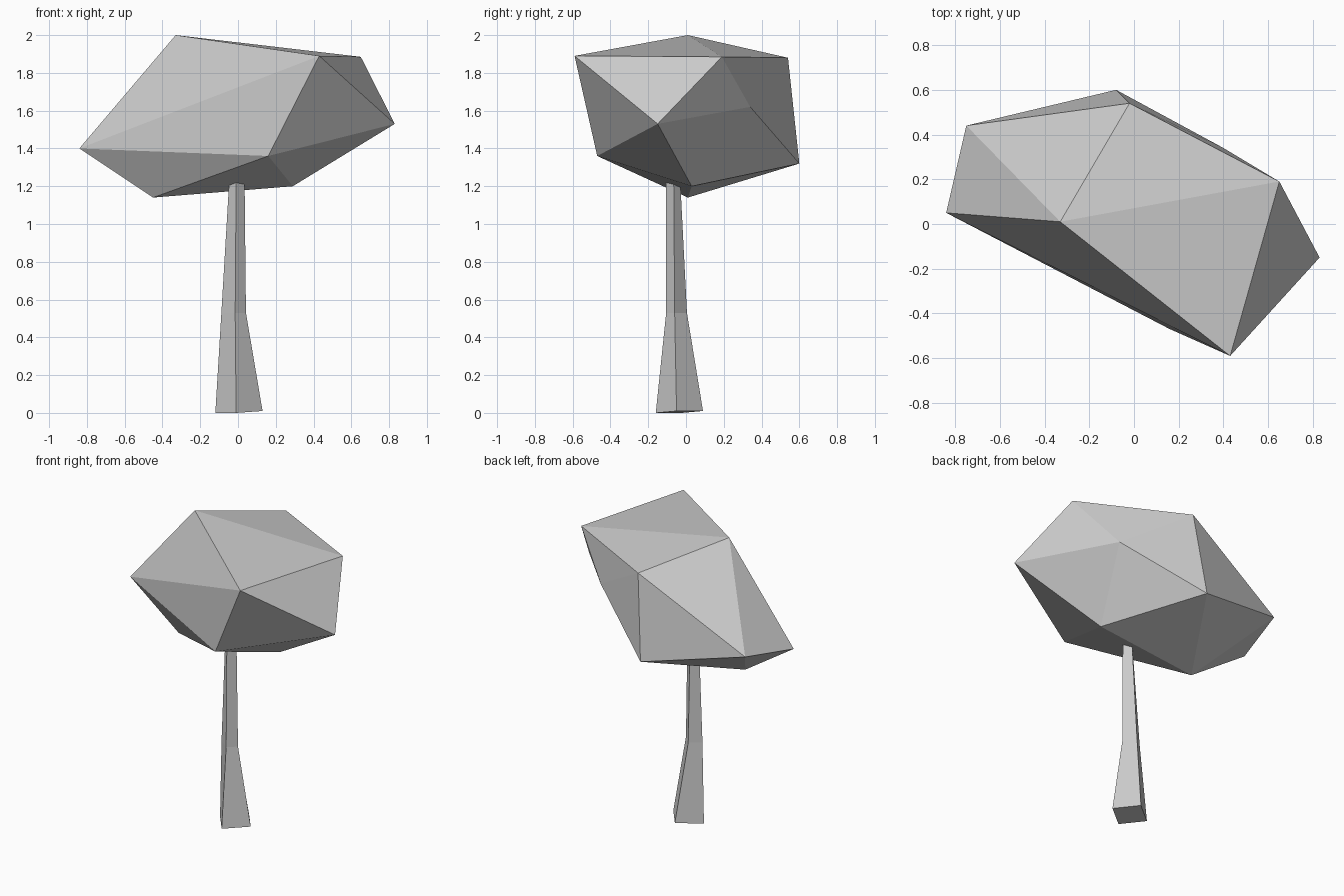
import bpy
import bmesh

cube = bpy.data.objects.get("Cube")
if cube:
    bpy.data.objects.remove(cube, do_unlink=True)

# One plain grey for the whole tree
grey = bpy.data.materials.new("plain_grey")
grey.use_nodes = True
colour = (0.6, 0.6, 0.6, 1)
grey.diffuse_color = colour
grey.node_tree.nodes["Principled BSDF"].inputs["Base Color"].default_value = colour


def finish(name, bm):
    """Turn a bmesh into a flat-shaded object."""
    bmesh.ops.recalc_face_normals(bm, faces=bm.faces[:])
    mesh = bpy.data.meshes.new(name)
    bm.to_mesh(mesh)
    bm.free()
    mesh.materials.append(grey)
    bpy.context.collection.objects.link(bpy.data.objects.new(name, mesh))


def add_ring(bm, points):
    return [bm.verts.new(p) for p in points]


# Canopy: a distorted icosahedron, two staggered rings between two tips
bm = bmesh.new()
tip = bm.verts.new((-0.33, 0.01, 2.0))
base = bm.verts.new((0.29, 0.03, 1.2))
upper = add_ring(bm, [(0.43, -0.59, 1.89), (0.65, 0.19, 1.885), (-0.02, 0.54, 1.88),
                      (-0.75, 0.44, 1.47), (-0.84, 0.05, 1.4)])
lower = add_ring(bm, [(0.83, -0.15, 1.53), (0.4, 0.34, 1.62), (-0.08, 0.6, 1.32),
                      (-0.45, 0.01, 1.14), (0.16, -0.47, 1.36)])
for i in range(5):
    j = (i + 1) % 5
    bm.faces.new((tip, upper[i], upper[j]))
    bm.faces.new((upper[i], lower[i], upper[j]))
    bm.faces.new((upper[j], lower[i], lower[j]))
    bm.faces.new((base, lower[j], lower[i]))
finish("canopy", bm)

# Trunk: four-sided sections from the flared foot up into the canopy
bm = bmesh.new()
foot = add_ring(bm, [(-0.01, -0.16, 0), (0.13, -0.05, 0.01), (0.02, 0.09, 0.01), (-0.12, -0.02, 0)])
waist = add_ring(bm, [(-0.015, -0.105, 0.53), (0.042, -0.06, 0.53), (-0.02, 0.005, 0.53), (-0.088, -0.05, 0.53)])
top = add_ring(bm, [(-0.01, -0.105, 1.22), (0.035, -0.065, 1.22), (-0.01, -0.03, 1.22), (-0.047, -0.07, 1.22)])
for low, high in ((foot, waist), (waist, top)):
    for i in range(4):
        j = (i + 1) % 4
        bm.faces.new((low[i], low[j], high[j], high[i]))
bm.faces.new(foot[::-1])
bm.faces.new(top)
finish("trunk", bm)
